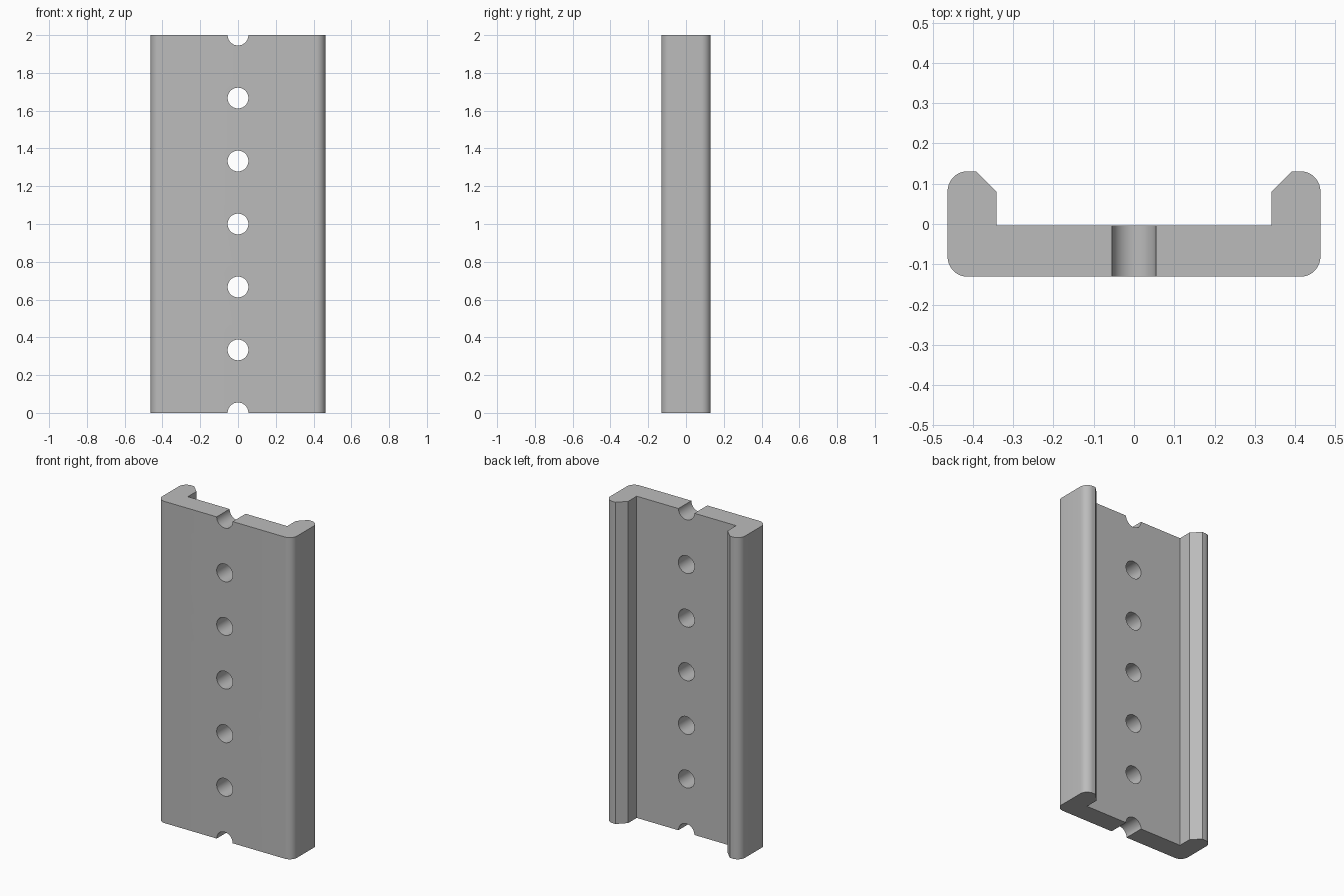
import bpy
import bmesh
from math import cos, sin, pi, radians
from mathutils import Matrix

cube = bpy.data.objects.get("Cube")
if cube:
    bpy.data.objects.remove(cube, do_unlink=True)

HEIGHT = 2.0
HALF_W, HALF_D = 0.463, 0.131   # outer half sizes of the channel section
FILLET = 0.05                   # outer corner radius
INNER_X, FLOOR_Y = 0.342, -0.004
CHAMFER = 0.051                 # slope on the inside of each lip
HOLE_R = 0.055
PITCH = HEIGHT / 6

# Plain grey finish
grey = bpy.data.materials.new("grey metal")
grey.use_nodes = True
colour = (0.5, 0.5, 0.5, 1)
grey.diffuse_color = colour
grey.node_tree.nodes["Principled BSDF"].inputs["Base Color"].default_value = colour


def arc(cx, cy, start, steps=10):
    """Quarter circle of the outer corner radius, counter-clockwise."""
    return [(cx + FILLET * cos(start + pi / 2 * i / steps),
             cy + FILLET * sin(start + pi / 2 * i / steps)) for i in range(steps + 1)]


def make_object(name, bm):
    mesh = bpy.data.meshes.new(name)
    bmesh.ops.recalc_face_normals(bm, faces=bm.faces)
    bm.to_mesh(mesh)
    bm.free()
    mesh.materials.append(grey)
    obj = bpy.data.objects.new(name, mesh)
    bpy.context.collection.objects.link(obj)
    return obj


# Channel section: right half, then its mirror
cx, cy = HALF_W - FILLET, HALF_D - FILLET
half = arc(cx, -cy, -pi / 2) + arc(cx, cy, 0)
half += [(INNER_X + CHAMFER, HALF_D), (INNER_X, HALF_D - CHAMFER), (INNER_X, FLOOR_Y)]
section = half + [(-x, y) for x, y in reversed(half)]

# Extruded channel
bm = bmesh.new()
base = bm.faces.new([bm.verts.new((x, y, 0)) for x, y in section])
top = bmesh.ops.extrude_face_region(bm, geom=[base])["geom"]
bmesh.ops.translate(bm, vec=(0, 0, HEIGHT),
                    verts=[v for v in top if isinstance(v, bmesh.types.BMVert)])
channel = make_object("channel_rail", bm)

# Row of hole cutters, the end ones leaving half-round notches
bm = bmesh.new()
for i in range(7):
    place = Matrix.Translation((0, 0, i * PITCH)) @ Matrix.Rotation(pi / 2, 4, "X")
    bmesh.ops.create_cone(bm, cap_ends=True, segments=48, radius1=HOLE_R,
                          radius2=HOLE_R, depth=1, matrix=place)
cutter = make_object("hole_cutter", bm)
cutter.hide_render = True

# Cut the holes, then drop the cutter
cut = channel.modifiers.new("holes", "BOOLEAN")
cut.operation = "DIFFERENCE"
cut.solver = "EXACT"
cut.object = cutter
bpy.ops.object.select_all(action="DESELECT")
bpy.context.view_layer.objects.active = channel
channel.select_set(True)
bpy.ops.object.modifier_apply(modifier=cut.name)
bpy.data.objects.remove(cutter, do_unlink=True)
bpy.ops.object.shade_smooth_by_angle(angle=radians(30))
